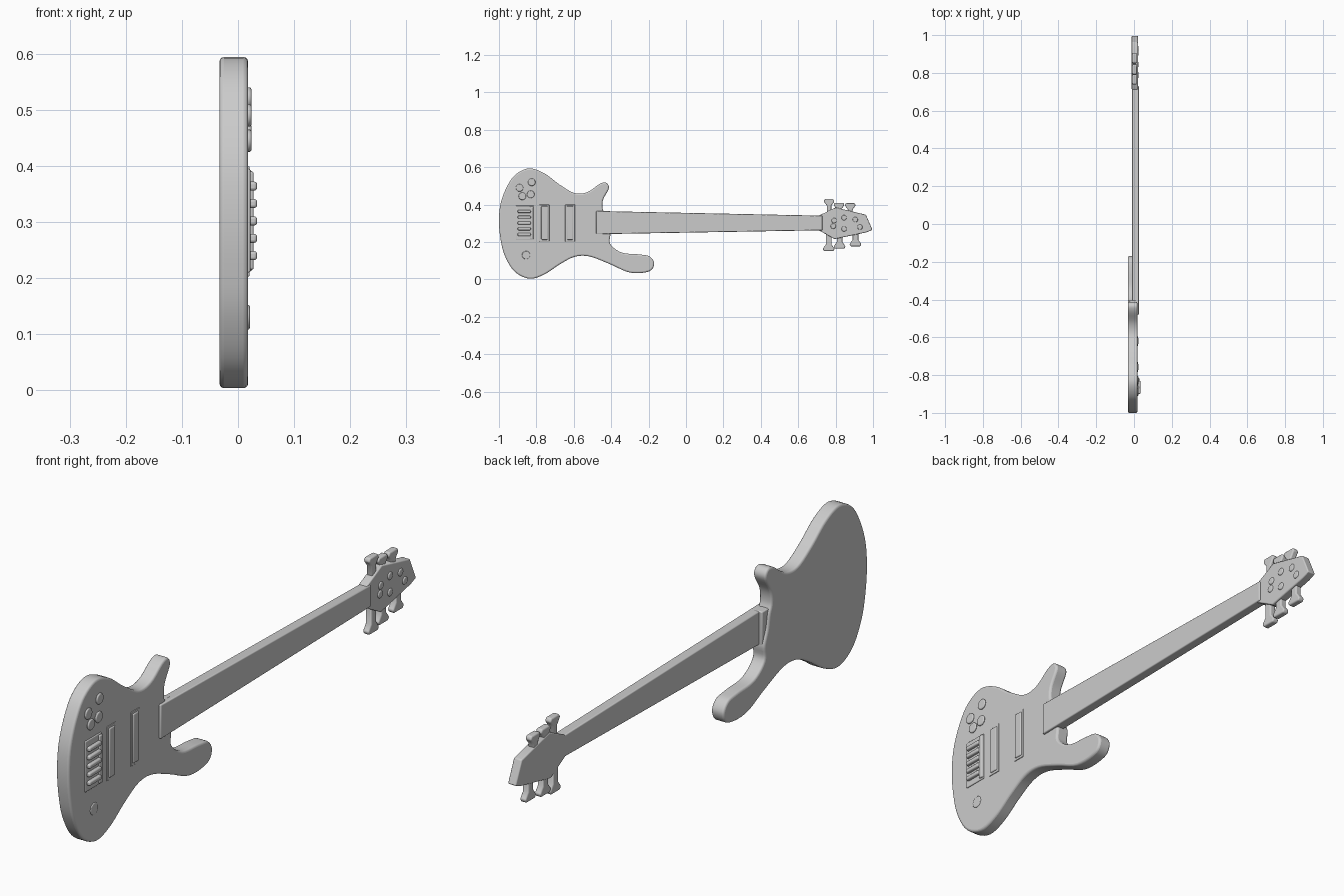
import bpy, bmesh, math
from mathutils import Vector

if "Cube" in bpy.data.objects:
    bpy.data.objects.remove(bpy.data.objects["Cube"])

grey = bpy.data.materials.new("plain grey")
grey.diffuse_color = (0.6, 0.6, 0.6, 1)
grey.use_nodes = True
grey.node_tree.nodes["Principled BSDF"].inputs["Base Color"].default_value = grey.diffuse_color


def finish(name, bm, bevel=0.0, segments=3):
    """Turn a bmesh into a named, softly bevelled object."""
    bmesh.ops.recalc_face_normals(bm, faces=bm.faces)
    mesh = bpy.data.meshes.new(name)
    bm.to_mesh(mesh)
    bm.free()
    mesh.materials.append(grey)
    ob = bpy.data.objects.new(name, mesh)
    bpy.context.collection.objects.link(ob)
    if bevel:
        mod = ob.modifiers.new("soft edges", 'BEVEL')
        mod.width, mod.segments, mod.limit_method = bevel, segments, 'ANGLE'
        mod.angle_limit = math.radians(40)
    bpy.ops.object.select_all(action='DESELECT')
    ob.select_set(True)
    bpy.context.view_layer.objects.active = ob
    bpy.ops.object.shade_smooth_by_angle(angle=math.radians(40))
    return ob


def slab(name, outline, x0, x1, bevel=0.0):
    """Extrude a (y, z) outline from x0 to x1."""
    bm = bmesh.new()
    face = bm.faces.new([bm.verts.new((x0, y, z)) for y, z in outline])
    ext = bmesh.ops.extrude_face_region(bm, geom=[face])
    bmesh.ops.translate(bm, vec=(x1 - x0, 0, 0),
                        verts=[v for v in ext['geom'] if isinstance(v, bmesh.types.BMVert)])
    return finish(name, bm, bevel)


def box(name, y0, y1, z0, z1, x0, x1, bevel):
    return slab(name, [(y0, z0), (y1, z0), (y1, z1), (y0, z1)], x0, x1, bevel)


def smooth_loop(points, steps=5):
    """Closed Catmull-Rom curve through the points."""
    p, n, out = [Vector(q) for q in points], len(points), []
    for i in range(n):
        a, b, c, d = p[i - 1], p[i], p[(i + 1) % n], p[(i + 2) % n]
        for s in range(steps):
            t = s / steps
            out.append(0.5 * (2 * b + (c - a) * t + (2 * a - 5 * b + 4 * c - d) * t * t
                              + (3 * b - a - 3 * c + d) * t ** 3))
    return [tuple(v) for v in out]


def disc(name, y, z, radius, x0, x1):
    ring = [(y + radius * math.cos(k * math.tau / 20),
             z + radius * math.sin(k * math.tau / 20)) for k in range(20)]
    return slab(name, ring, x0, x1, 0.004)


# Body with two unequal horns
body = [(-1.0, 0.32), (-0.99, 0.41), (-0.957, 0.497), (-0.91, 0.562), (-0.837, 0.594),
        (-0.757, 0.567), (-0.676, 0.507), (-0.596, 0.462), (-0.527, 0.467), (-0.463, 0.51),
        (-0.428, 0.517), (-0.412, 0.488), (-0.442, 0.43), (-0.447, 0.385), (-0.435, 0.35),
        (-0.425, 0.30), (-0.405, 0.245), (-0.405, 0.19), (-0.345, 0.144), (-0.25, 0.134),
        (-0.195, 0.123), (-0.17, 0.085), (-0.198, 0.043), (-0.30, 0.037), (-0.409, 0.083),
        (-0.516, 0.123), (-0.596, 0.121), (-0.676, 0.08), (-0.757, 0.027), (-0.837, 0.004),
        (-0.917, 0.043), (-0.97, 0.13), (-0.993, 0.225)]
slab("body", smooth_loop(body), -0.033, 0.018, 0.008)

# Neck and the heel it sits on
slab("neck", [(-0.48, 0.242), (0.73, 0.263), (0.73, 0.341), (-0.48, 0.366)], -0.011, 0.026, 0.004)
box("neck_heel", -0.48, -0.405, 0.24, 0.366, -0.024, 0.01, 0.004)

# Headstock
slab("headstock", [(0.71, 0.263), (0.795, 0.216), (0.965, 0.252), (0.997, 0.265),
                   (0.962, 0.346), (0.80, 0.385), (0.71, 0.341)], -0.012, 0.021, 0.004)

# Tuners: narrow stem flaring into a paddle, with a post on the headstock face
for i, (y, edge, tip) in enumerate([(0.762, 0.35, 0.43), (0.815, 0.365, 0.41), (0.875, 0.355, 0.408),
                                    (0.757, 0.25, 0.152), (0.815, 0.235, 0.165), (0.90, 0.245, 0.177)]):
    s = 1 if tip > edge else -1
    lean = 0.012 if i > 2 else 0.006
    half = [(0.009, edge - s * 0.02), (0.009, tip - s * 0.035), (0.026, tip - s * 0.012), (0.02, tip)]
    pts = [(y - w, z) for w, z in half] + [(y + lean + w, z) for w, z in reversed(half)]
    slab(f"tuner_{i + 1}", pts, -0.010, 0.014, 0.005)
    disc(f"tuner_post_{i + 1}", y + 0.03, edge - s * 0.035, 0.014, 0.015, 0.025)

# Two pickups, each a raised bar in a thin surround
for i, y in enumerate((-0.757, -0.62)):
    box(f"pickup_surround_{i + 1}", y - 0.026, y + 0.026, 0.203, 0.40, 0.015, 0.0205, 0.002)
    box(f"pickup_{i + 1}", y - 0.017, y + 0.017, 0.212, 0.392, 0.015, 0.025, 0.004)

# Bridge plate, tailpiece and string saddles
box("bridge_plate", -0.91, -0.815, 0.21, 0.395, 0.015, 0.022, 0.003)
box("bridge_tailpiece", -0.835, -0.815, 0.215, 0.39, 0.015, 0.028, 0.004)
for i in range(5):
    z = 0.24 + i * 0.031
    box(f"saddle_{i + 1}", -0.90, -0.83, z - 0.008, z + 0.008, 0.015, 0.034, 0.005)

# Control knobs and socket
for i, (y, z) in enumerate([(-0.89, 0.49), (-0.825, 0.52), (-0.83, 0.455), (-0.875, 0.445)]):
    disc(f"knob_{i + 1}", y, z, 0.02, 0.015, 0.024)
disc("socket", -0.855, 0.13, 0.022, 0.015, 0.021)
